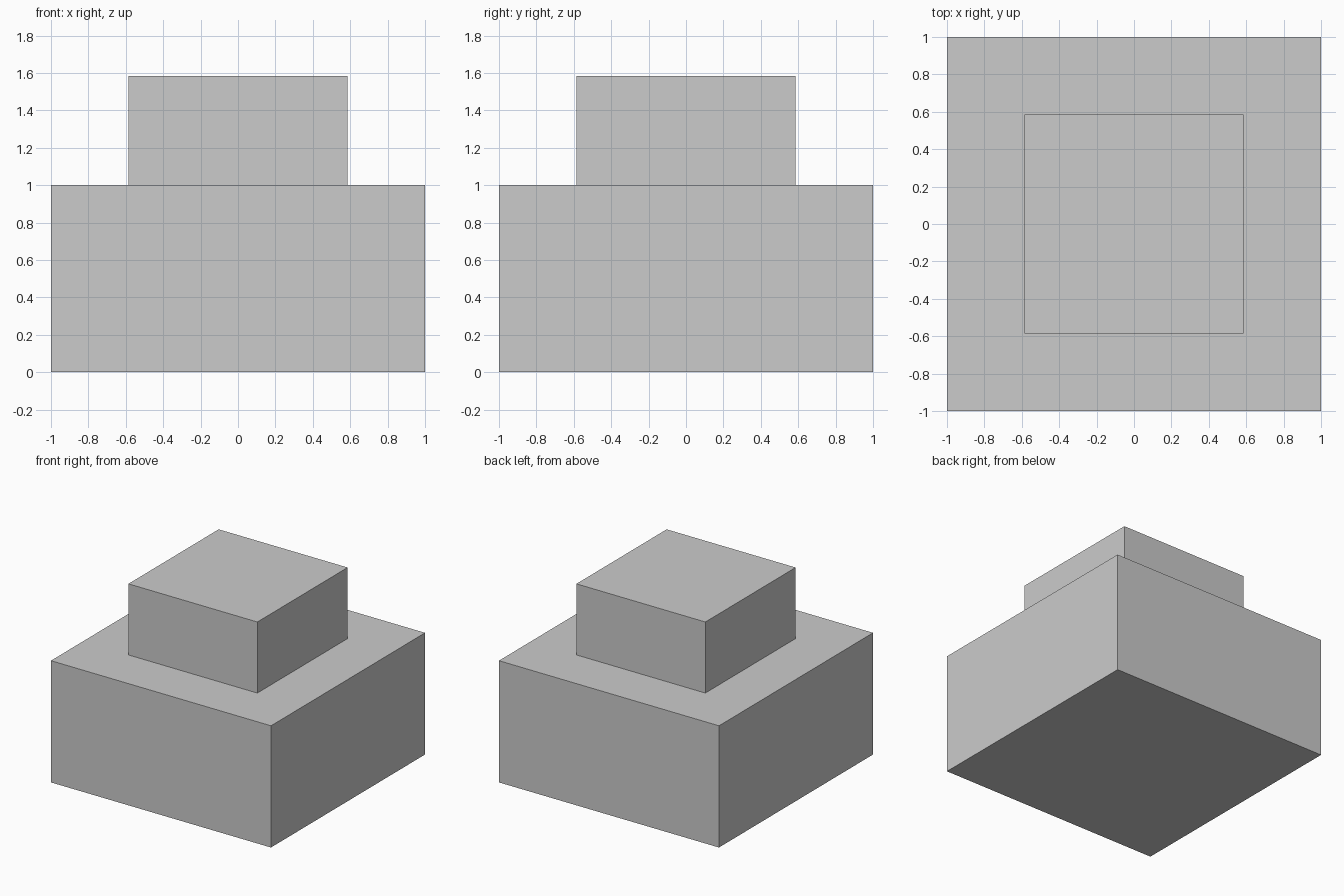
import bpy
import bmesh
from mathutils import Vector

if "Cube" in bpy.data.objects:
    bpy.data.objects.remove(bpy.data.objects["Cube"])

BASE_HALF, BASE_HEIGHT = 1.0, 1.0
STEP_HALF, STEP_HEIGHT = 0.586, 0.584

bm = bmesh.new()

# Base block: square footprint extruded up
bmesh.ops.create_grid(bm, x_segments=1, y_segments=1, size=BASE_HALF)
floor = bm.faces[:]
ext = bmesh.ops.extrude_face_region(bm, geom=floor, use_keep_orig=True)["geom"]
bmesh.ops.translate(bm, vec=Vector((0, 0, BASE_HEIGHT)),
                    verts=[g for g in ext if isinstance(g, bmesh.types.BMVert)])
top = next(g for g in ext if isinstance(g, bmesh.types.BMFace))

# Upper block: inset the top face and raise it
bmesh.ops.recalc_face_normals(bm, faces=bm.faces[:])
bmesh.ops.inset_individual(bm, faces=[top], thickness=BASE_HALF - STEP_HALF,
                           use_even_offset=True)
up = bmesh.ops.extrude_discrete_faces(bm, faces=[top])["faces"][0]
bmesh.ops.translate(bm, vec=Vector((0, 0, STEP_HEIGHT)), verts=up.verts[:])
bmesh.ops.recalc_face_normals(bm, faces=bm.faces[:])

mesh = bpy.data.meshes.new("stepped_block")
bm.to_mesh(mesh)
bm.free()
obj = bpy.data.objects.new("stepped_block", mesh)
bpy.context.collection.objects.link(obj)
